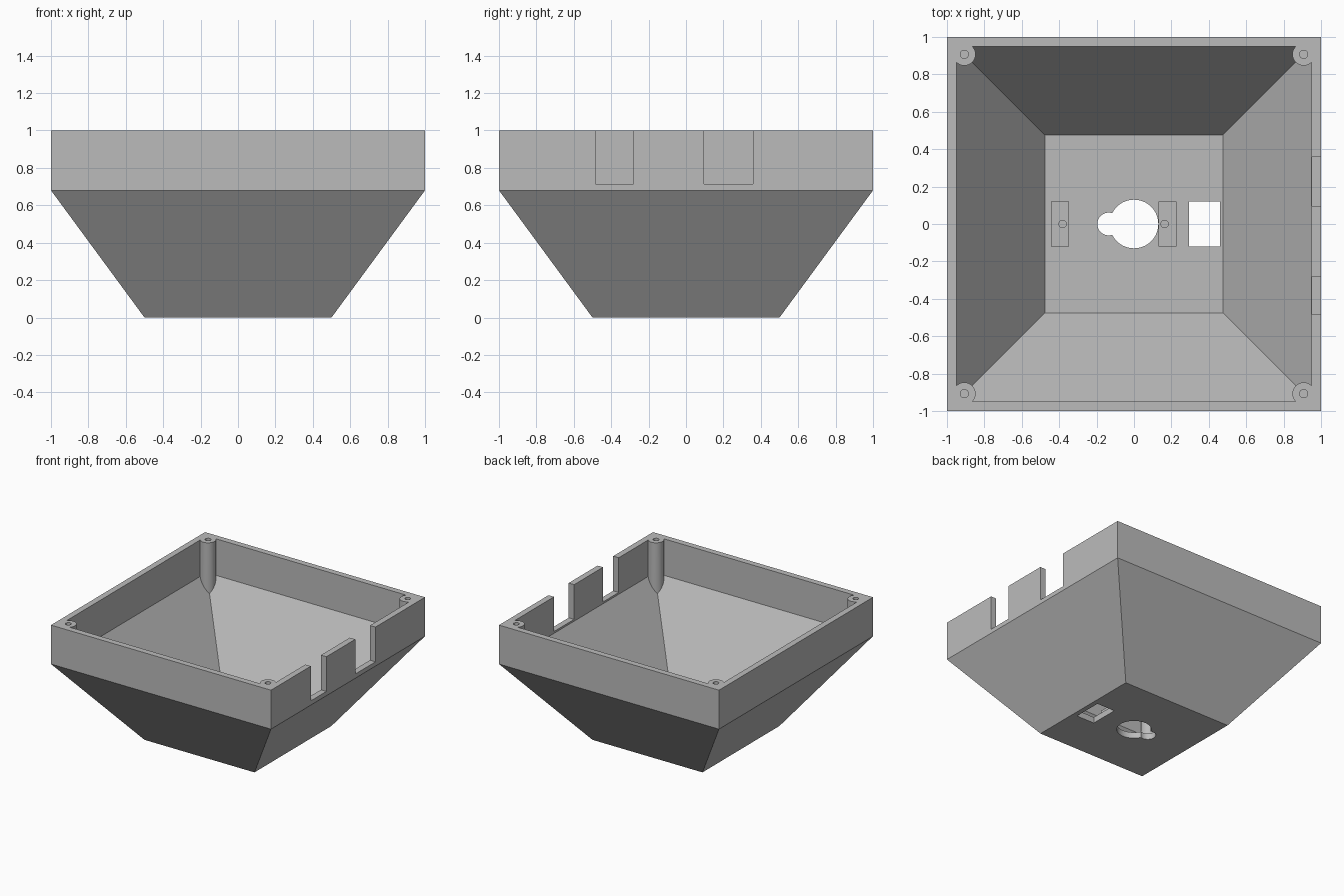
import bpy
import bmesh
from mathutils import Matrix, Vector

old = bpy.data.objects.get("Cube")
if old:
    bpy.data.objects.remove(old, do_unlink=True)

grey = bpy.data.materials.new("light grey plastic")
grey.use_nodes = True
colour = (0.5, 0.5, 0.5, 1)
grey.diffuse_color = colour
grey.node_tree.nodes["Principled BSDF"].inputs["Base Color"].default_value = colour


def make_object(name, bm):
    bmesh.ops.recalc_face_normals(bm, faces=bm.faces)
    mesh = bpy.data.meshes.new(name)
    bm.to_mesh(mesh)
    bm.free()
    mesh.materials.append(grey)
    obj = bpy.data.objects.new(name, mesh)
    bpy.context.collection.objects.link(obj)
    return obj


def square_loft(name, sections):
    """Stack square sections given as (half width, height)."""
    bm = bmesh.new()
    rings = [[bm.verts.new((sx * h, sy * h, z))
              for sx, sy in ((-1, -1), (1, -1), (1, 1), (-1, 1))]
             for h, z in sections]
    for low, high in zip(rings, rings[1:]):
        for i in range(4):
            j = (i + 1) % 4
            bm.faces.new((low[i], low[j], high[j], high[i]))
    bm.faces.new(rings[0][::-1])
    bm.faces.new(rings[-1])
    return make_object(name, bm)


def box(name, low, high):
    low, high = Vector(low), Vector(high)
    bm = bmesh.new()
    bmesh.ops.create_cube(bm, size=1, matrix=Matrix.Translation((low + high) / 2)
                          @ Matrix.Diagonal((high - low).to_4d()))
    return make_object(name, bm)


def cylinder(name, x, y, radius, bottom, top, sides=48):
    bm = bmesh.new()
    bmesh.ops.create_cone(bm, cap_ends=True, segments=sides, radius1=radius,
                          radius2=radius, depth=top - bottom,
                          matrix=Matrix.Translation((x, y, (bottom + top) / 2)))
    return make_object(name, bm)


def cut(target, cutter):
    """Subtract the cutter, then discard it."""
    mod = target.modifiers.new("cut", "BOOLEAN")
    mod.operation = "DIFFERENCE"
    mod.solver = "EXACT"
    mod.object = cutter
    bpy.context.view_layer.objects.active = target
    bpy.ops.object.modifier_apply(modifier=mod.name)
    bpy.data.objects.remove(cutter, do_unlink=True)


# Outer body and the hollow inside it
housing = square_loft("housing", [(0.5, 0), (1, 0.68), (1, 1)])
cavity = square_loft("cavity", [(0.475, 0.05), (0.95, 0.7), (0.95, 1.2)])

# Material left standing in the hollow: corner posts and mounting pads
corners = [(sx * 0.907, sy * 0.907) for sx in (-1, 1) for sy in (-1, 1)]
for x, y in corners:
    cut(cavity, cylinder("corner_post", x, y, 0.06, 0.2, 1.4))
for x0, x1 in ((-0.443, -0.348), (0.132, 0.226)):
    cut(cavity, box("mounting_pad", (x0, -0.12, -0.1), (x1, 0.12, 0.13)))
cut(housing, cavity)

# Screw holes in the posts and pads
for x, y in corners:
    cut(housing, cylinder("post_screw_hole", x, y, 0.022, 0.75, 1.1, 24))
for x in (-0.381, 0.164):
    cut(housing, cylinder("pad_screw_hole", x, 0, 0.02, 0.04, 0.2, 24))

# Keyhole and cable opening through the floor
cut(housing, cylinder("keyhole_round", 0, 0, 0.13, -0.1, 0.1))
cut(housing, cylinder("keyhole_slot", -0.135, 0, 0.061, -0.1, 0.1))
cut(housing, box("cable_opening", (0.295, -0.12, -0.1), (0.46, 0.12, 0.2)))

# Notches in the left wall
for y0, y1 in ((-0.483, -0.28), (0.095, 0.357)):
    cut(housing, box("wall_notch", (0.9, y0, 0.715), (1.1, y1, 1.1)))

# Smooth round walls, sharp edges elsewhere
bpy.ops.object.select_all(action="DESELECT")
housing.select_set(True)
bpy.context.view_layer.objects.active = housing
bpy.ops.object.shade_smooth_by_angle(angle=0.5)
